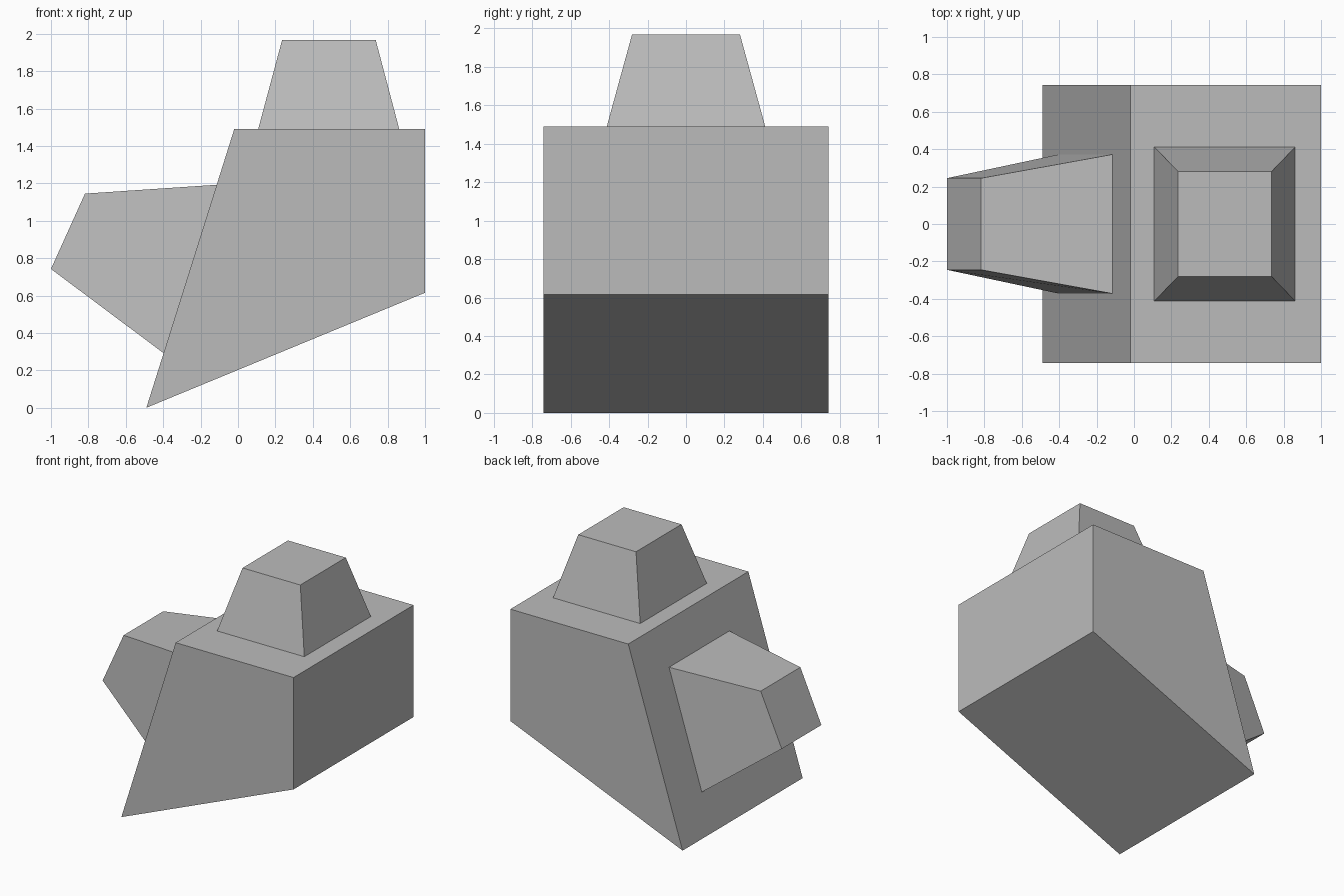
import bpy
import bmesh
from mathutils import Vector

if "Cube" in bpy.data.objects:
    bpy.data.objects.remove(bpy.data.objects["Cube"])

grey = bpy.data.materials.new("light grey")
grey.diffuse_color = (0.5, 0.5, 0.5, 1)
grey.use_nodes = True
grey.node_tree.nodes["Principled BSDF"].inputs["Base Color"].default_value = grey.diffuse_color


def loft(name, ring_a, ring_b):
    """Closed solid between two matching four-point rings."""
    bm = bmesh.new()
    a = [bm.verts.new(p) for p in ring_a]
    b = [bm.verts.new(p) for p in ring_b]
    bm.faces.new(a)
    bm.faces.new(b)
    for i in range(len(a)):
        j = (i + 1) % len(a)
        bm.faces.new((a[i], a[j], b[j], b[i]))
    bmesh.ops.recalc_face_normals(bm, faces=bm.faces)
    mesh = bpy.data.meshes.new(name)
    bm.to_mesh(mesh)
    bm.free()
    mesh.materials.append(grey)
    obj = bpy.data.objects.new(name, mesh)
    bpy.context.collection.objects.link(obj)
    return obj


def rect(p, q, half_width):
    """Rectangle across y through the (x, z) points p and q."""
    return [Vector((x, s * half_width, z))
            for (x, z), s in ((p, -1), (q, -1), (q, 1), (p, 1))]


def sink(ring, tip, amount=0.02):
    """Continue the taper a little way past the base ring, into the body."""
    return [a + (a - b) * amount for a, b in zip(ring, tip)]


# Main body: slanted four-sided profile extruded across y
profile = [(-0.49, 0.0), (1.0, 0.615), (1.0, 1.49), (-0.02, 1.49)]
loft("main_body",
     [(x, -0.742, z) for x, z in profile],
     [(x, 0.742, z) for x, z in profile])

# Tapered block on top
base = rect((0.108, 1.49), (0.862, 1.49), 0.412)
tip = rect((0.236, 1.967), (0.736, 1.967), 0.281)
loft("top_block", sink(base, tip), tip)

# Tapered block on the slanted side
base = rect((-0.115, 1.192), (-0.402, 0.295), 0.372)
tip = rect((-0.818, 1.145), (-1.0, 0.742), 0.245)
loft("side_block", sink(base, tip), tip)
